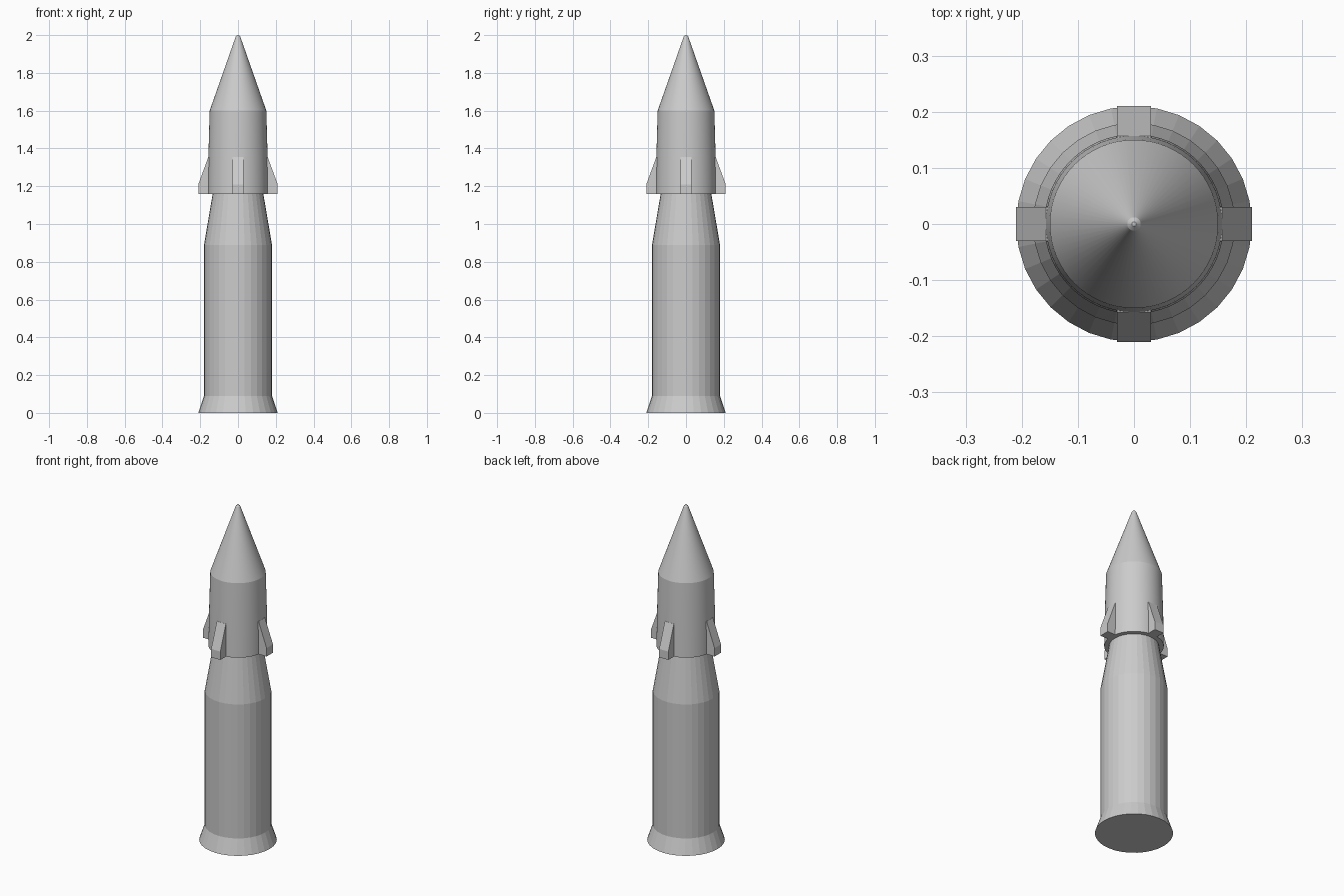
import bpy, bmesh, math
from mathutils import Matrix

if "Cube" in bpy.data.objects:
    bpy.data.objects.remove(bpy.data.objects["Cube"])


def finish(bm, name):
    bmesh.ops.recalc_face_normals(bm, faces=bm.faces)
    mesh = bpy.data.meshes.new(name)
    bm.to_mesh(mesh)
    bm.free()
    obj = bpy.data.objects.new(name, mesh)
    bpy.context.collection.objects.link(obj)
    return obj


def lathe(name, profile, sides):
    """Closed solid of revolution from (radius, z) points, bottom to top."""
    bm = bmesh.new()
    rings = []
    for r, z in profile:
        rings.append([bm.verts.new((r * math.cos(math.tau * i / sides),
                                    r * math.sin(math.tau * i / sides), z))
                      for i in range(sides)])
    for a, b in zip(rings, rings[1:]):
        for i in range(sides):
            j = (i + 1) % sides
            bm.faces.new((a[i], a[j], b[j], b[i]))
    bm.faces.new(rings[0])
    bm.faces.new(rings[-1])
    return finish(bm, name)


def fin(name, angle):
    """Tapered block with its root buried in the upper body."""
    profile = [(0.14, 1.16), (0.21, 1.16), (0.21, 1.21), (0.157, 1.355), (0.14, 1.355)]
    half = 0.03
    bm = bmesh.new()
    face = bm.faces.new([bm.verts.new((r, -half, z)) for r, z in profile])
    ext = bmesh.ops.extrude_face_region(bm, geom=[face])
    moved = [g for g in ext["geom"] if isinstance(g, bmesh.types.BMVert)]
    bmesh.ops.translate(bm, verts=moved, vec=(0, 2 * half, 0))
    bm.transform(Matrix.Rotation(angle, 4, 'Z'))
    return finish(bm, name)


# Faceted lower casing with flared base and tapered neck
lathe("lower_casing", [(0.21, 0), (0.18, 0.09), (0.18, 0.89), (0.134, 1.16)], 32)

# Smooth upper body with a slightly blunted nose cone
upper = lathe("upper_body", [(0.16, 1.16), (0.157, 1.35), (0.15, 1.6),
                             (0.017, 1.978), (0.012, 1.992), (0.004, 2.0)], 64)
bpy.context.view_layer.objects.active = upper
upper.select_set(True)
bpy.ops.object.shade_smooth_by_angle(angle=math.radians(15))

# Four fins around the upper body
for k in range(4):
    fin(f"fin_{k + 1}", k * math.pi / 2)
